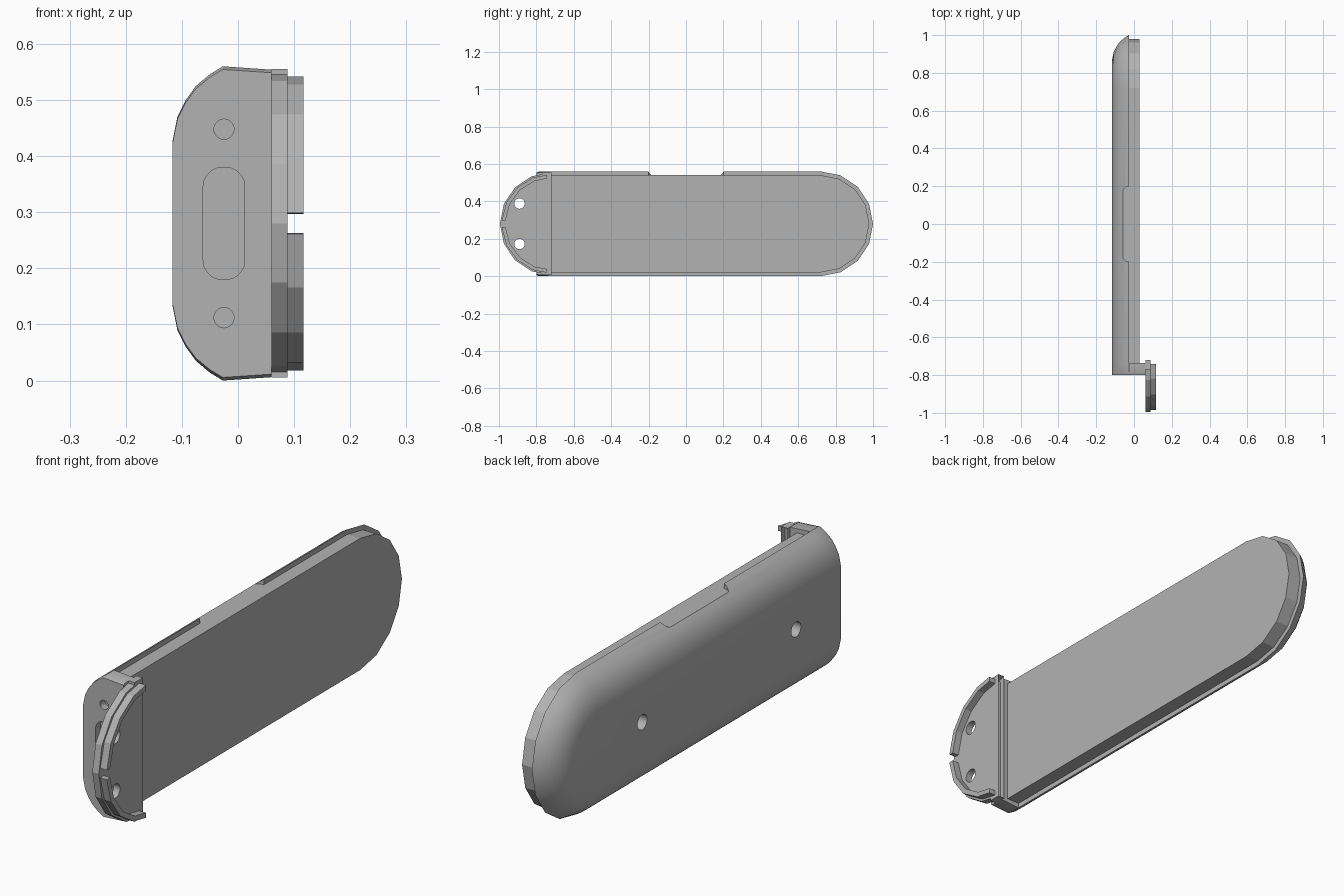
import bpy, bmesh, math
from mathutils import Matrix

cube = bpy.data.objects.get("Cube")
if cube:
    bpy.data.objects.remove(cube, do_unlink=True)

MID = 0.28       # height of the long axis
CENTRE = 0.72    # distance of both end arcs from the middle
RADIUS = 0.28

grey = bpy.data.materials.new("plain grey")
grey.use_nodes = True
grey.diffuse_color = (0.45, 0.45, 0.45, 1)
grey.node_tree.nodes["Principled BSDF"].inputs["Base Color"].default_value = grey.diffuse_color


def finish(name, bm):
    bmesh.ops.recalc_face_normals(bm, faces=bm.faces)
    mesh = bpy.data.meshes.new(name)
    bm.to_mesh(mesh)
    bm.free()
    mesh.materials.append(grey)
    obj = bpy.data.objects.new(name, mesh)
    bpy.context.collection.objects.link(obj)
    return obj


def loft(name, rings):
    """Skin matching rings of points and cap both ends."""
    bm = bmesh.new()
    loops = [[bm.verts.new(p) for p in ring] for ring in rings]
    n = len(loops[0])
    for a, b in zip(loops, loops[1:]):
        for i in range(n):
            j = (i + 1) % n
            bm.faces.new((a[i], a[j], b[j], b[i]))
    bm.faces.new(loops[0])
    bm.faces.new(loops[-1])
    return finish(name, bm)


def prism(name, outline, x0, x1):
    return loft(name, [[(x, y, z) for y, z in outline] for x in (x0, x1)])


def box(name, x0, x1, y0, y1, z0, z1):
    return prism(name, [(y0, z0), (y1, z0), (y1, z1), (y0, z1)], x0, x1)


def arc(r, a0, a1, side=1, steps=8):
    angles = [math.radians(a0 + (a1 - a0) * i / steps) for i in range(steps + 1)]
    return [(side * (CENTRE + r * math.cos(a)), MID + r * math.sin(a)) for a in angles]


def tongue(r, flat_y, side=1):
    """Outline with one flat end and one rounded end."""
    return [(flat_y, MID - r)] + arc(r, -90, 90, side) + [(flat_y, MID + r)]


def cylinder(axis, centre, r, depth):
    bm = bmesh.new()
    turn = Matrix.Rotation(math.pi / 2, 4, "Y" if axis == "x" else "X")
    bmesh.ops.create_cone(bm, cap_ends=True, segments=20, radius1=r, radius2=r,
                          depth=depth, matrix=Matrix.Translation(centre) @ turn)
    return finish("cutter", bm)


def round_edges(obj, axis, width, segments=5):
    """Round the box edges that run along one axis."""
    bm = bmesh.new()
    bm.from_mesh(obj.data)
    edges = [e for e in bm.edges
             if abs((e.verts[0].co - e.verts[1].co).normalized()[axis]) > 0.9]
    bmesh.ops.bevel(bm, geom=edges, offset=width, segments=segments,
                    profile=0.5, affect="EDGES")
    bm.to_mesh(obj.data)
    bm.free()
    return obj


def activate(obj):
    bpy.ops.object.select_all(action="DESELECT")
    obj.select_set(True)
    bpy.context.view_layer.objects.active = obj


def cut(obj, *cutters):
    activate(obj)
    for c in cutters:
        mod = obj.modifiers.new("cut", "BOOLEAN")
        mod.operation, mod.solver, mod.object = "DIFFERENCE", "EXACT", c
        bpy.ops.object.modifier_apply(modifier=mod.name)
        bpy.data.objects.remove(c, do_unlink=True)


def smooth(obj):
    activate(obj)
    bpy.ops.object.shade_smooth_by_angle(angle=math.radians(32))


# Rounded back cover: (x, inset from the full outline)
section = [(-0.027, 0), (-0.05, 0.014), (-0.075, 0.035), (-0.093, 0.06),
           (-0.108, 0.09), (-0.117, 0.135)]
cover = loft("back_cover", [[(x, y, z) for y, z in tongue(RADIUS - d, -0.735)]
                            for x, d in section])
thumb_notch = round_edges(box("cutter", -0.065, 0.1, -0.2, 0.2, 0.54, 0.7), 2, 0.04)
cut(cover, thumb_notch,
    *[cylinder("x", (-0.15, y, MID), 0.03, 0.18) for y in (-0.52, 0.44)])
smooth(cover)

# Flat inner plate, stepped in from the cover
prism("inner_plate", tongue(0.26, -0.75), -0.03, 0.03)

# End cap with the same section, slightly chamfered at the front
half = [(x, RADIUS - d) for x, d in section]
outline = [(0.06, 0.274)] + half
outline += [(x, -h) for x, h in reversed(outline)]
cap = loft("end_cap", [[(x, y, MID + h * s) for x, h in outline]
                       for y, s in ((-0.8, 0.98), (-0.785, 1), (-0.735, 1))])
slot = round_edges(box("cutter", -0.062, 0.012, -0.9, -0.77, 0.18, 0.38), 1, 0.034)
cut(cap, slot, *[cylinder("y", (-0.025, -0.82, z), 0.018, 0.1) for z in (0.112, 0.448)])
smooth(cap)

# Shoulder joining the cap to the tab
box("shoulder", 0.02, 0.088, -0.775, -0.742, 0.02, 0.54)

# Front tab with two through holes
tab = prism("front_tab", tongue(0.275, -0.77, -1), 0.06, 0.088)
cut(tab, *[cylinder("x", (0.07, -0.89, z), 0.028, 0.2) for z in (0.172, 0.388)])

# Raised tab rim, in two halves with a gap at the tip
for name, sign in (("upper_rim", 1), ("lower_rim", -1)):
    outer = [(-0.742, MID + sign * 0.262)] + arc(0.266, sign * 90, sign * 4, -1, 4)[1:]
    inner = [(-0.742, MID + sign * 0.242)] + arc(0.246, sign * 90, sign * 4, -1, 4)[1:]
    prism(name, outer + inner[::-1], 0.08, 0.117)
